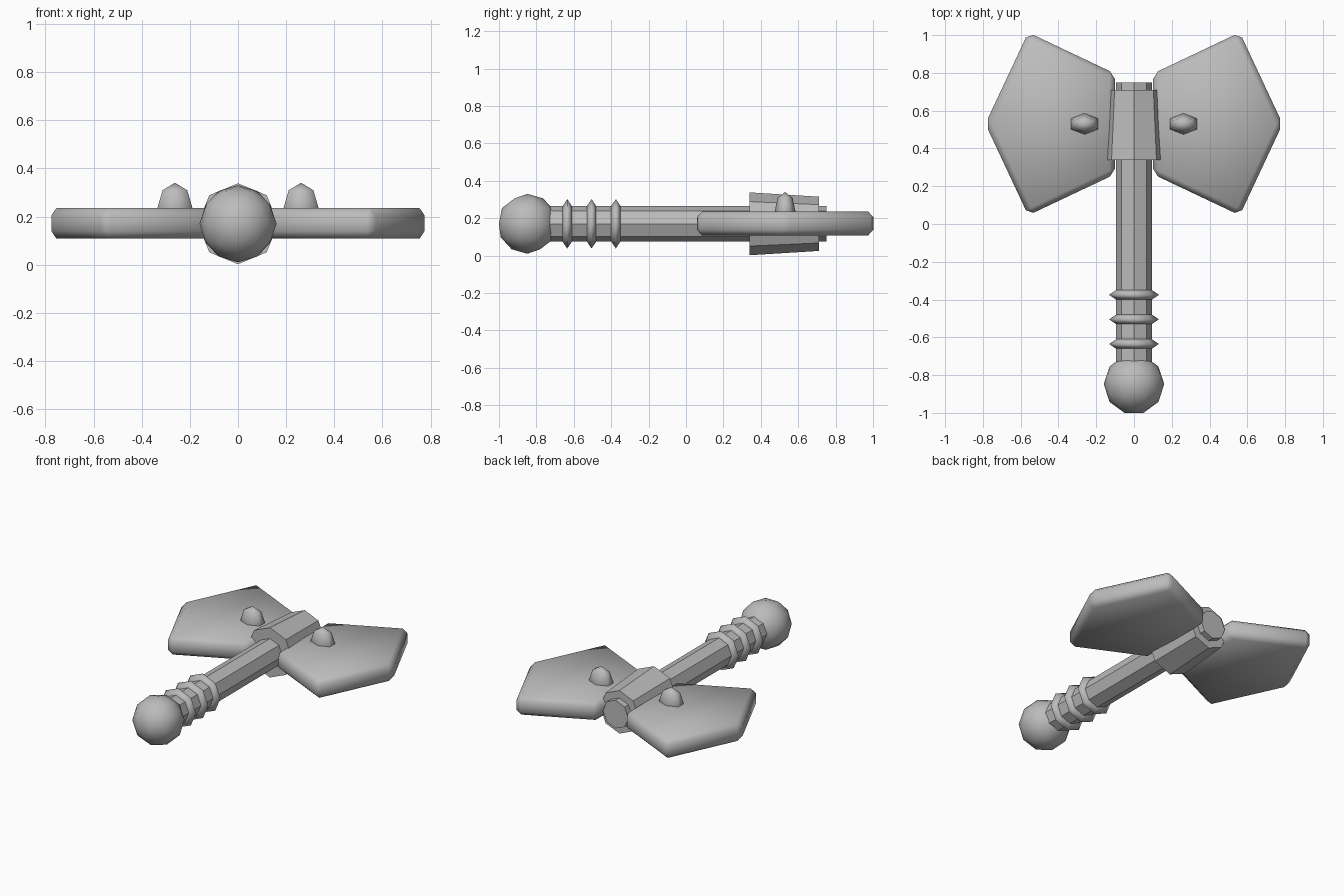
import bpy, bmesh, math
from mathutils import Matrix, Vector

if "Cube" in bpy.data.objects:
    bpy.data.objects.remove(bpy.data.objects["Cube"])

AXIS_Z = 0.17                                   # height of the handle axis
ALONG_Y = Matrix.Rotation(-math.pi / 2, 4, 'X')  # turns local z into +y

steel = bpy.data.materials.new("plain_grey")
steel.diffuse_color = (0.5, 0.5, 0.5, 1)
steel.use_nodes = True
steel.node_tree.nodes["Principled BSDF"].inputs["Base Color"].default_value = steel.diffuse_color


def finish(bm, name, smooth):
    bmesh.ops.recalc_face_normals(bm, faces=bm.faces)
    for f in bm.faces:
        f.smooth = smooth
    me = bpy.data.meshes.new(name)
    bm.to_mesh(me)
    bm.free()
    me.materials.append(steel)
    ob = bpy.data.objects.new(name, me)
    bpy.context.collection.objects.link(ob)
    return ob


def lathe(name, profile, smooth, sides=8):
    """Revolve (y, radius) points around the handle axis and cap both ends."""
    bm = bmesh.new()
    rings = []
    for y, r in profile:
        rings.append([bm.verts.new((r * math.cos(2 * math.pi * i / sides), y,
                                    AXIS_Z + r * math.sin(2 * math.pi * i / sides)))
                      for i in range(sides)])
    for a, b in zip(rings, rings[1:]):
        for i in range(sides):
            j = (i + 1) % sides
            bm.faces.new((a[i], a[j], b[j], b[i]))
    bm.faces.new(rings[0])
    bm.faces.new(rings[-1])
    return finish(bm, name, smooth)


# Octagonal handle and the tapered collar holding the blades
lathe("handle", [(-0.85, 0.095), (0.75, 0.095)], False)
lathe("collar", [(0.34, 0.168), (0.71, 0.145)], False)

# Sharp-rimmed grip rings
for n, y in enumerate((-0.635, -0.505, -0.375)):
    lathe(f"grip_ring_{n + 1}", [(y - 0.025, 0.095), (y, 0.132), (y + 0.025, 0.095)], True)

# Pommel ball
bm = bmesh.new()
bmesh.ops.create_icosphere(bm, subdivisions=2, radius=0.16,
                           matrix=Matrix.Translation((0, -0.848, AXIS_Z))
                           @ Matrix.Rotation(math.pi / 2, 4, 'Z'))
finish(bm, "pommel", True)

# Blades and studs on both sides
outline = [(0.10, 0.264), (0.56, 0.046), (0.787, 0.53), (0.56, 1.014), (0.10, 0.796)]
for side, label in ((1, "right"), (-1, "left")):
    bm = bmesh.new()
    base = bm.faces.new([bm.verts.new((side * x, y, 0.108)) for x, y in outline])
    top = bmesh.ops.extrude_face_region(bm, geom=[base])
    bmesh.ops.translate(bm, vec=(0, 0, 0.128),
                        verts=[v for v in top["geom"] if isinstance(v, bmesh.types.BMVert)])
    bmesh.ops.recalc_face_normals(bm, faces=bm.faces)
    bmesh.ops.bevel(bm, geom=bm.edges[:], offset=0.03, segments=1,
                    profile=0.5, affect='EDGES')
    finish(bm, f"blade_{label}", True)

    bm = bmesh.new()
    bmesh.ops.create_uvsphere(bm, u_segments=6, v_segments=4, radius=1,
                              matrix=Matrix.Translation((side * 0.262, 0.53, 0.235))
                              @ Matrix.Diagonal((0.084, 0.056, 0.105, 1)))
    finish(bm, f"stud_{label}", True)
